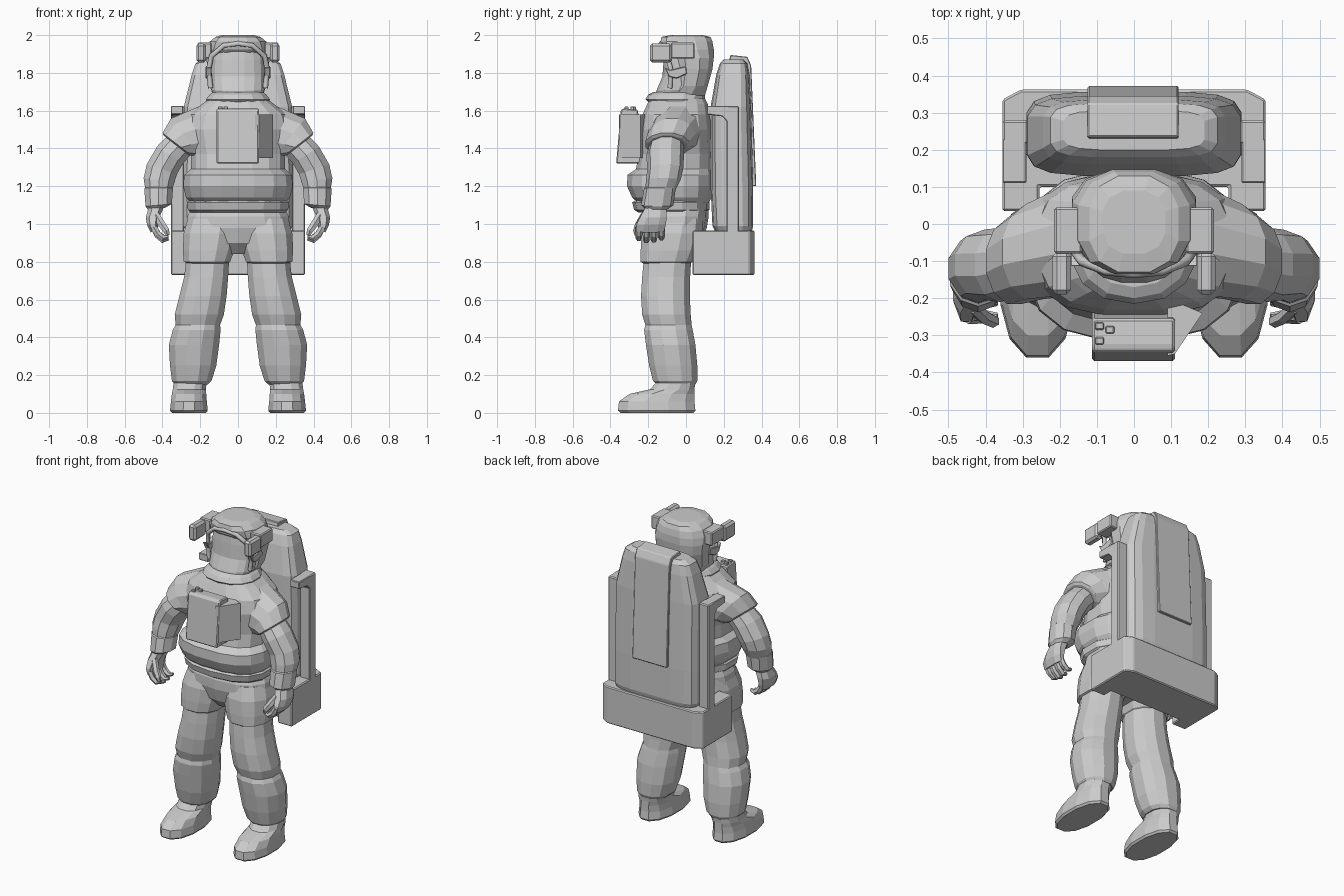
import bpy, bmesh, math
from mathutils import Vector


def finish(bm, name, bevel=0.0, mirror=False):
    """Turn a bmesh into an object, with an optional copy on the other side."""
    if bevel:
        bmesh.ops.bevel(bm, geom=bm.edges[:], offset=bevel, segments=1, affect='EDGES')
    for side in ((1, -1) if mirror else (1,)):
        b = bm.copy()
        for v in b.verts:
            v.co.x *= side
        bmesh.ops.recalc_face_normals(b, faces=b.faces[:])
        tag = {1: "_left", -1: "_right"}[side] if mirror else ""
        me = bpy.data.meshes.new(name + tag)
        b.to_mesh(me)
        b.free()
        bpy.context.collection.objects.link(bpy.data.objects.new(name + tag, me))
    bm.free()


def loft(name, rings, n=12, p=2.0, mirror=False):
    """Skin rings (x, y, z, half width, half depth, tilt in the xz plane)."""
    bm = bmesh.new()
    prof = []
    for i in range(n):
        t = 2 * math.pi * (i + 0.5) / n
        c, s = math.cos(t), math.sin(t)
        prof.append((math.copysign(abs(c) ** (2 / p), c), math.copysign(abs(s) ** (2 / p), s)))
    top = max(q[0] for q in prof)
    side = max(q[1] for q in prof)
    loops = []
    for x, y, z, a, b, tilt in rings:
        ct, st = math.cos(math.radians(tilt)), math.sin(math.radians(tilt))
        loops.append([bm.verts.new((x + a * u / top * ct, y + b * v / side, z + a * u / top * st))
                      for u, v in prof])
    for r0, r1 in zip(loops, loops[1:]):
        for i in range(n):
            j = (i + 1) % n
            bm.faces.new((r0[i], r0[j], r1[j], r1[i]))
    bm.faces.new(loops[0])
    bm.faces.new(loops[-1])
    finish(bm, name, mirror=mirror)


def slab(z, x0, x1, y0, y1):
    """Level ring from its limits in x and y."""
    return ((x0 + x1) / 2, (y0 + y1) / 2, z, (x1 - x0) / 2, (y1 - y0) / 2, 0)


def sym(z, hx, y0, y1):
    return slab(z, -hx, hx, y0, y1)


def prism(name, pts, lo, hi, axis='z', bevel=0.0, mirror=False):
    """Extrude a profile along z (xy points) or along x (yz points)."""
    bm = bmesh.new()
    place = (lambda p, h: (p[0], p[1], h)) if axis == 'z' else (lambda p, h: (h, p[0], p[1]))
    a = [bm.verts.new(place(p, lo)) for p in pts]
    b = [bm.verts.new(place(p, hi)) for p in pts]
    bm.faces.new(a)
    bm.faces.new(b)
    for i in range(len(pts)):
        j = (i + 1) % len(pts)
        bm.faces.new((a[i], a[j], b[j], b[i]))
    bmesh.ops.recalc_face_normals(bm, faces=bm.faces[:])
    finish(bm, name, bevel, mirror)


def box(name, x0, x1, y0, y1, z0, z1, bevel=0.006, mirror=False):
    prism(name, [(x0, y0), (x1, y0), (x1, y1), (x0, y1)], z0, z1, 'z', bevel, mirror)


# Boots
loft("boot", [slab(0, .17, .35, -.345, .04), slab(.012, .16, .36, -.36, .05),
              slab(.06, .165, .355, -.355, .045), slab(.10, .168, .35, -.30, .045),
              slab(.125, .17, .345, -.19, .045), slab(.17, .165, .34, -.15, .05)],
     p=2.2, mirror=True)

# Legs: puffy shin, knee crease and thigh
loft("leg", [slab(.15, .16, .335, -.155, .05), slab(.17, .14, .35, -.175, .06),
             slab(.25, .115, .36, -.195, .06), slab(.36, .10, .366, -.212, .05),
             slab(.44, .092, .345, -.222, .035), slab(.465, .095, .33, -.215, .03),
             slab(.52, .075, .335, -.232, .025), slab(.62, .06, .31, -.238, .02),
             slab(.72, .052, .285, -.232, .022), slab(.85, .045, .27, -.22, .03)],
     p=2.2, mirror=True)

# Shorts
loft("shorts_leg", [slab(.79, .055, .265, -.225, .02), slab(.80, .042, .287, -.24, .035),
                    slab(.86, .02, .292, -.24, .06), slab(.95, 0, .288, -.235, .085),
                    slab(1.03, .0, .265, -.21, .09)], p=2.3, mirror=True)
loft("pelvis", [sym(.84, .06, -.16, .03), sym(.90, .2, -.215, .08), sym(.98, .275, -.235, .11),
                sym(1.04, .268, -.235, .12), sym(1.08, .25, -.22, .12)], n=14, p=2.5)

# Waist ring and torso
loft("waist_ring", [sym(1.06, .25, -.25, .11), sym(1.075, .265, -.275, .125),
                    sym(1.115, .27, -.285, .125), sym(1.13, .25, -.26, .12)], n=14, p=2.4)
loft("torso", [sym(1.11, .25, -.25, .12), sym(1.14, .275, -.285, .135), sym(1.20, .29, -.312, .145),
               sym(1.26, .285, -.31, .145), sym(1.29, .25, -.265, .14), sym(1.37, .25, -.25, .14),
               sym(1.50, .28, -.245, .135), sym(1.58, .26, -.23, .125), sym(1.635, .19, -.205, .115),
               sym(1.665, .15, -.19, .10)], n=16, p=2.7)

# Sleeves and arms
loft("sleeve", [(.16, -.04, 1.48, .15, .15, 72), (.27, -.075, 1.45, .138, .128, 52),
                (.322, -.10, 1.422, .098, .115, 38), (.325, -.10, 1.415, .085, .10, 38)], mirror=True)
loft("arm", [(.30, -.10, 1.43, .08, .09, 42), (.36, -.11, 1.365, .082, .10, 34),
             (.403, -.11, 1.29, .084, .095, 18), (.417, -.12, 1.235, .083, .092, 5),
             (.42, -.135, 1.18, .07, .08, 0)], n=10, mirror=True)
loft("glove_cuff", [(.42, -.135, 1.20, .062, .07, 0), (.42, -.138, 1.19, .076, .084, 0),
                    (.42, -.152, 1.10, .07, .086, -5), (.43, -.155, 1.08, .045, .06, -8)],
     n=10, mirror=True)

# Hands with curled fingers
loft("palm", [(.432, -.16, 1.09, .042, .055, -5), (.45, -.172, 1.04, .038, .07, -8),
              (.452, -.185, 1.0, .03, .078, -12), (.443, -.19, .965, .022, .074, -25)],
     n=8, p=2.5, mirror=True)
for i in range(4):
    y = -.25 + i * .04
    d = (.012, 0, .003, .015)[i]
    loft(f"finger_{i + 1}", [(.447, y, .985, .017, .019, -25), (.425, y, .94 + d / 2, .017, .019, -35),
                             (.395, y, .912 + d, .015, .017, -62), (.368, y, .922 + d, .009, .011, -100)],
         n=6, mirror=True)
loft("thumb", [(.435, -.22, 1.05, .018, .022, -35), (.405, -.25, 1.0, .019, .02, -35),
               (.38, -.262, .965, .017, .018, -25), (.372, -.262, .94, .009, .01, -10)],
     n=6, mirror=True)

# Neck ring and helmet
loft("neck_ring", [sym(1.645, .165, -.20, .10), sym(1.66, .17, -.215, .10),
                   sym(1.685, .15, -.20, .10), sym(1.70, .13, -.17, .09)], n=14, p=2.2)
loft("helmet_shell", [sym(1.68, .13, -.13, .10), sym(1.73, .15, -.075, .115),
                      sym(1.82, .163, -.07, .14), sym(1.88, .167, -.08, .147),
                      sym(1.925, .165, -.125, .147), sym(1.965, .15, -.135, .14),
                      sym(1.99, .12, -.13, .13), sym(2.0, .085, -.08, .09)], p=2.5)
loft("visor", [sym(1.675, .125, -.165, .05), sym(1.71, .14, -.155, .05), sym(1.78, .142, -.125, .05),
               sym(1.87, .138, -.118, .05), sym(1.94, .12, -.11, .05)], n=16, p=2.3)

# Rim that arches over the visor
rim = bpy.data.curves.new("visor_rim", 'CURVE')
rim.dimensions = '3D'
rim.bevel_depth = .014
rim.bevel_resolution = 1
rim.use_fill_caps = True
path = [(.145, -.085, 1.72), (.155, -.08, 1.82), (.14, -.10, 1.89), (.075, -.125, 1.945)]
path += [(0, -.132, 1.955)] + [(-x, y, z) for x, y, z in reversed(path)]
sp = rim.splines.new('POLY')
sp.points.add(len(path) - 1)
for pt, co in zip(sp.points, path):
    pt.co = (*co, 1)
bpy.context.collection.objects.link(bpy.data.objects.new("visor_rim", rim))

# Helmet lamps, brackets and side knobs
box("lamp_bracket", .14, .215, -.08, .045, 1.875, 1.96, mirror=True)
box("lamp", .17, .22, -.19, -.075, 1.855, 1.955, .012, mirror=True)
prism("visor_knob", [(-.115, 1.83), (-.085, 1.815), (0, 1.835), (.005, 1.795), (-.05, 1.77), (-.09, 1.78)],
      .14, .172, 'x', .004, mirror=True)

# Chest control box with switches
prism("chest_box", [(-.37, 1.32), (-.345, 1.605), (-.33, 1.612), (-.255, 1.605), (-.22, 1.32)],
      -.113, .11, 'x', .006)
prism("chest_box_side", [(.09, -.355), (.11, -.35), (.185, -.24), (.09, -.2)], 1.35, 1.58)
for i, (x, y) in enumerate([(-.093, -.275), (-.065, -.285), (-.093, -.315)]):
    box(f"switch_{i + 1}", x - .012, x + .012, y - .01, y + .01, 1.60, 1.622, .003)

# Backpack shell and its raised back panel
loft("backpack_shell", [sym(.95, .27, .16, .345), sym(.99, .29, .14, .356), sym(1.2, .29, .13, .356),
                        sym(1.62, .287, .13, .345), sym(1.79, .245, .16, .335),
                        sym(1.85, .225, .18, .325), sym(1.872, .19, .20, .305)], n=16, p=4.5)
prism("backpack_panel", [(.228, 1.86), (.235, 1.895), (.325, 1.885), (.345, 1.84), (.372, 1.2),
                         (.34, 1.2), (.31, 1.82)], -.125, .12, 'x', .004)

# Side rails with forward caps, and the U-shaped base
box("rail_post", .285, .355, .215, .28, .95, 1.625, mirror=True)
prism("rail_cap", [(.11, 1.625), (.23, 1.625), (.23, 1.52), (.21, 1.55), (.19, 1.57), (.11, 1.58)],
      .29, .355, 'x', .004, mirror=True)
half = [(.255, .10), (.255, .035), (.355, .035), (.355, .335), (.305, .362)]
prism("backpack_base", half + [(-x, y) for x, y in reversed(half)], .73, .965, 'z', .006)
